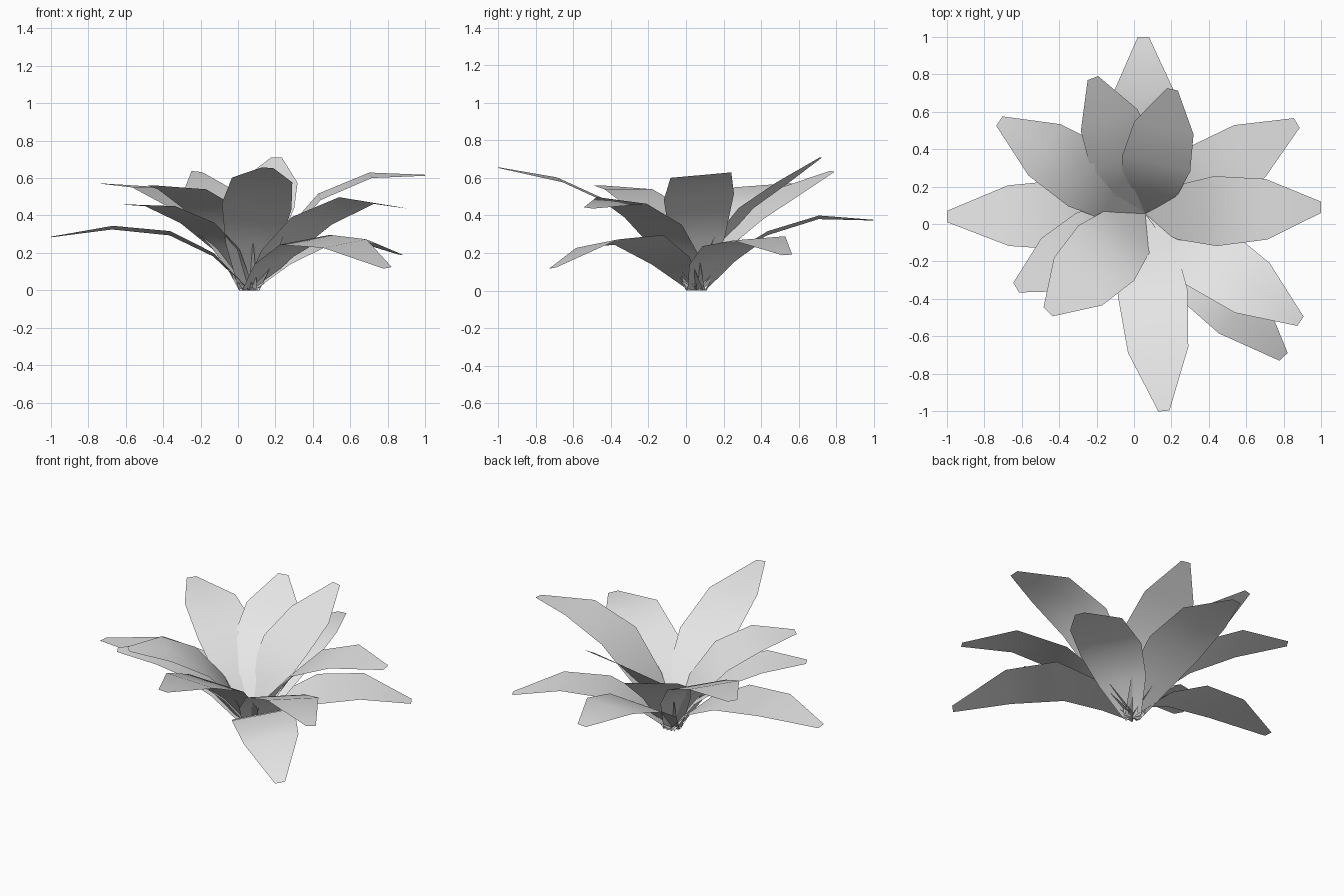
import bpy
import bmesh
import math
from mathutils import Vector

default_cube = bpy.data.objects.get("Cube")
if default_cube:
    bpy.data.objects.remove(default_cube, do_unlink=True)

# One plain pale grey for every leaf
leaf_grey = bpy.data.materials.new("pale_grey")
leaf_grey.use_nodes = True
grey = (0.8, 0.8, 0.8, 1)
leaf_grey.diffuse_color = grey
leaf_grey.node_tree.nodes["Principled BSDF"].inputs["Base Color"].default_value = grey

CENTRE = Vector((0.06, 0.055, 0))
STATIONS = (0, 0.18, 0.4, 0.69, 1)          # fractions along the leaf
HALF_WIDTHS = (0.055, 0.145, 0.187, 0.162, 0.03)


def add_leaf(name, tip, heights, width=1.0, roll=0.0):
    """Blade from the crown to the tip, bent through the given heights."""
    tip = Vector(tip)
    heading = Vector((tip.x, tip.y, 0)) - CENTRE
    heading.normalize()
    across = Vector((-heading.y, heading.x, math.tan(roll)))
    levels = (0, *heights, tip.z)

    bm = bmesh.new()
    rows = []
    for part, half, level in zip(STATIONS, HALF_WIDTHS, levels):
        middle = CENTRE.lerp(tip, part)
        middle.z = level
        # Keep the root level with the ground
        side = across if part else Vector((across.x, across.y, 0))
        offset = side * half * width
        rows.append([bm.verts.new(middle + offset * s) for s in (-1, 0, 1)])
    for near, far in zip(rows, rows[1:]):
        for i in range(2):
            bm.faces.new((near[i + 1], far[i + 1], far[i], near[i]))
    bmesh.ops.recalc_face_normals(bm, faces=bm.faces)
    if sum(face.normal.z for face in bm.faces) < 0:
        bmesh.ops.reverse_faces(bm, faces=bm.faces)
    for face in bm.faces:
        face.smooth = True

    mesh = bpy.data.meshes.new(name)
    bm.to_mesh(mesh)
    bm.free()
    mesh.materials.append(leaf_grey)
    leaf = bpy.data.objects.new(name, mesh)
    bpy.context.collection.objects.link(leaf)


# Lower leaves, arching over and drooping at the tip
add_leaf("lower_back_leaf", (0.05, 1, 0.375), (0.18, 0.305, 0.39), roll=-0.06)
add_leaf("lower_right_leaf", (-1, 0.04, 0.285), (0.19, 0.305, 0.335), roll=0.06)
add_leaf("lower_front_left_leaf", (0.8, -0.71, 0.12), (0.16, 0.27, 0.25), roll=0.14)
add_leaf("lower_back_left_leaf", (0.87, 0.54, 0.19), (0.15, 0.25, 0.278), roll=0.07)

# Middle leaves, spreading outward
add_leaf("middle_front_right_leaf", (-0.63, -0.34, 0.46), (0.22, 0.36, 0.45))
add_leaf("middle_front_left_leaf", (0.89, -0.52, 0.44), (0.2, 0.37, 0.48), roll=-0.11)
add_leaf("middle_back_right_leaf", (-0.72, 0.55, 0.57), (0.25, 0.435, 0.55))

# Upper leaves, rising steeply from the crown
add_leaf("upper_front_right_leaf", (-0.46, -0.47, 0.56), (0.26, 0.44, 0.54), 1.12)
add_leaf("upper_front_leaf", (0.16, -1, 0.655), (0.24, 0.45, 0.59), roll=-0.08)
add_leaf("upper_left_leaf", (1, 0.09, 0.615), (0.27, 0.5, 0.615), roll=0.09)
add_leaf("upper_back_right_leaf", (-0.22, 0.78, 0.635), (0.25, 0.4, 0.53), roll=0.1)
add_leaf("upper_back_left_leaf", (0.205, 0.72, 0.71), (0.27, 0.44, 0.575))
